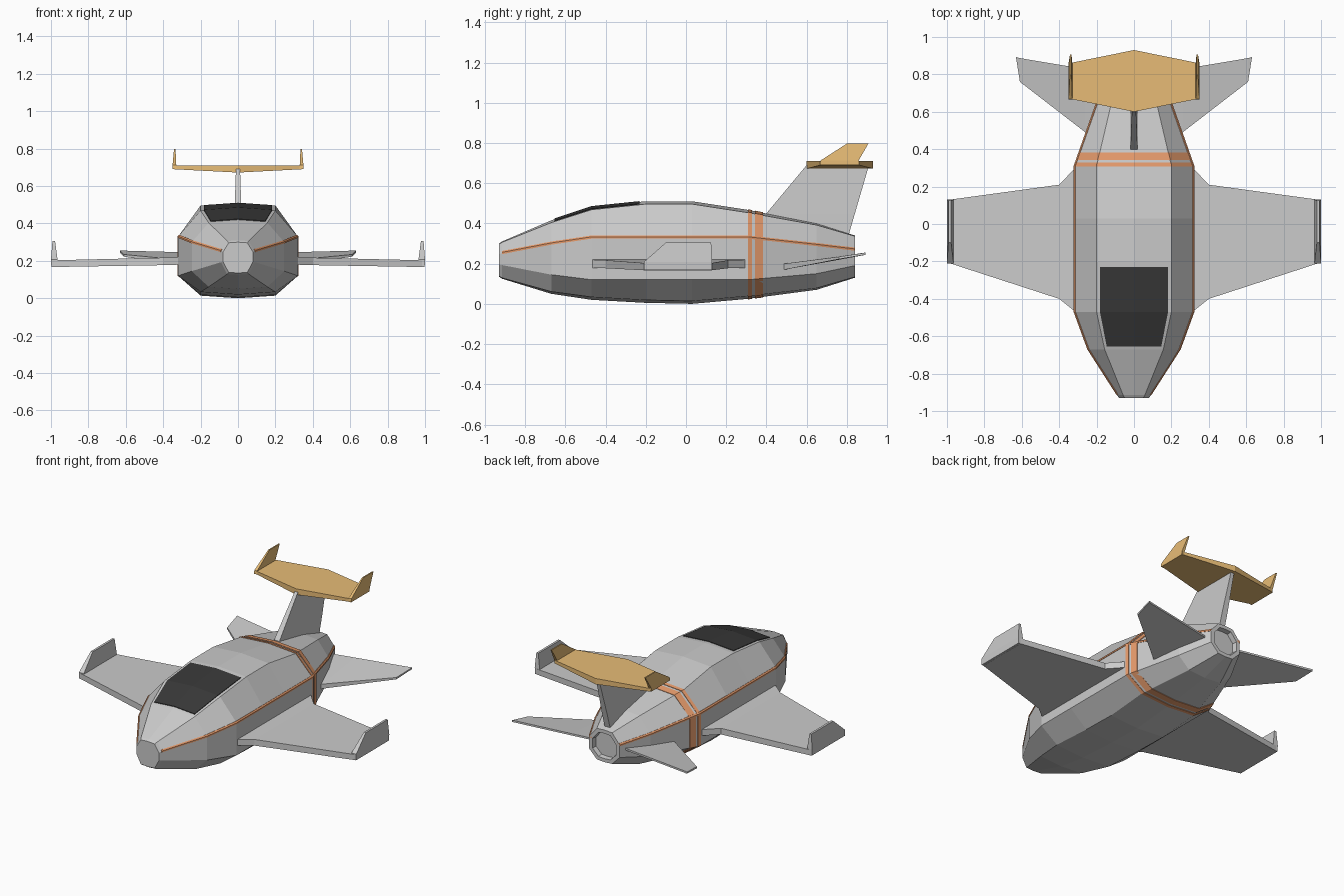
import bpy, bmesh

if "Cube" in bpy.data.objects:
    bpy.data.objects.remove(bpy.data.objects["Cube"])

def paint(name, rgb):
    m = bpy.data.materials.new(name)
    m.diffuse_color = (*rgb, 1)
    m.use_nodes = True
    m.node_tree.nodes["Principled BSDF"].inputs["Base Color"].default_value = m.diffuse_color
    return m

ORANGE = paint("orange", (0.8, 0.33, 0.15))
GOLD = paint("gold", (0.8, 0.5, 0.18))
DARK = paint("dark", (0.04, 0.04, 0.04))

def loft(name, rings, mat=None, mirror=False):
    """Closed solid skinned through a list of equal-length point rings."""
    bm = bmesh.new()
    vs = [[bm.verts.new(p) for p in r] for r in rings]
    n = len(rings[0])
    for a, b in zip(vs, vs[1:]):
        for i in range(n):
            j = (i + 1) % n
            bm.faces.new((a[i], a[j], b[j], b[i]))
    bm.faces.new(vs[0])
    bm.faces.new(vs[-1])
    bmesh.ops.recalc_face_normals(bm, faces=bm.faces)
    me = bpy.data.meshes.new(name)
    bm.to_mesh(me)
    bm.free()
    ob = bpy.data.objects.new(name, me)
    bpy.context.collection.objects.link(ob)
    if mat:
        me.materials.append(mat)
    if mirror:
        ob.modifiers.new("mirror", 'MIRROR')
    return ob

# Hull stations: y, top half width, side half width, z bottom, low side, high side, top
STATIONS = [
    (-0.93, .050, .080, .135, .195, .247, .300),
    (-0.915, .058, .090, .125, .193, .253, .310),
    (-0.67, .157, .247, .050, .145, .300, .415),
    (-0.47, .200, .320, .020, .120, .330, .482),
    (-0.20, .200, .320, .005, .120, .330, .510),
    (0.03, .200, .320, .000, .120, .330, .510),
    (0.31, .200, .320, .025, .120, .330, .467),
    (0.65, .120, .200, .070, .150, .293, .400),
    (0.84, .055, .110, .130, .190, .270, .340)]

def station(y):
    for a, b in zip(STATIONS, STATIONS[1:]):
        if a[0] <= y <= b[0]:
            t = (y - a[0]) / (b[0] - a[0])
            return [p + (q - p) * t for p, q in zip(a, b)]

def section(y, grow=0.0):
    y, wt, ws, zb, zl, zh, zt = station(y)
    wt, ws, zb, zt = wt + grow * .6, ws + grow, zb - grow, zt + grow
    c = wt * .07
    half = [(wt, zt - c), (ws, zh), (ws, zl), (wt, zb + c)]
    pts = [(0, zt)] + half + [(0, zb)] + [(-x, z) for x, z in reversed(half)]
    return [(x, y, z) for x, z in pts]

# Fuselage with a recessed exhaust
def shrink(ring, s, y):
    return [(x * s, y, .235 + (z - .235) * s) for x, _, z in ring]

tail = section(.84)
loft("fuselage", [section(s[0]) for s in STATIONS]
     + [shrink(tail, .78, .84), shrink(tail, .74, .81)])

# Painted bands and side stripes
for i, (a, b) in enumerate([(.308, .328), (.343, .383)]):
    loft(f"hull_band_{i + 1}", [section(a, .003), section(b, .003)], ORANGE)
stripe = []
for y, wt, ws, zb, zl, zh, zt in STATIONS[1:]:
    stripe.append([(ws - .02, y, zh - .006), (ws + .003, y, zh - .006),
                   (ws + .003, y, zh + .003), (ws - .004, y, zh + .01),
                   (ws - .02, y, zh + .005)])
loft("side_stripe", stripe, ORANGE, True)

# Cockpit window laid over the upper hull
window = []
for y in (-.655, -.47, -.23):
    _, wt, *_, zt = station(y)
    w, top = wt * .91, zt + .004
    e = top - w * .07
    window.append([(-w, y, e), (0, y, top), (w, y, e),
                   (w, y, e - .02), (0, y, top - .02), (-w, y, e - .02)])
loft("cockpit_window", window, DARK)

# Main wings, winglets and lower tailplanes
def chord(x, yf, yb, zf, zb, tf, tb):
    return [(x, yf, zf - tf), (x, yb, zb - tb), (x, yb, zb + tb), (x, yf, zf + tf)]

loft("wing", [chord(.30, -.48, .315, .2, .2, .02, .02),
              chord(.40, -.40, .21, .197, .197, .02, .02),
              chord(.985, -.21, .13, .185, .185, .018, .018)], mirror=True)

def plate(z, x0, x1, yf, yb):
    return [(x0, yf, z), (x1, yf, z), (x1, yb, z), (x0, yb, z)]

loft("winglet", [plate(.168, .968, .998, -.21, .13), plate(.208, .965, 1.0, -.21, .13),
                 plate(.305, .978, .992, -.10, .125)], mirror=True)

def slope(y):
    return .185 + (y - .49) * .16

loft("tailplane", [chord(x, f, b, slope(f), slope(b), t, .006)
                   for x, f, b, t in ((.10, .37, .80, .018), (.26, .49, .828, .015),
                                      (.61, .76, .887, .006), (.63, .885, .892, .005))],
     mirror=True)

# Tail fin
loft("tail_fin", [plate(.33, -.02, .02, .30, .805), plate(.45, -.019, .019, .40, .84),
                  plate(.69, -.011, .011, .60, .91)])

# Gold top plane with upright end plates
loft("top_plane", [chord(-.345, .67, .86, .7, .7, .01, .01),
                   [(0, .60, .672), (0, .93, .672), (0, .93, .71), (0, .60, .71)],
                   chord(.345, .67, .86, .7, .7, .01, .01)], GOLD)
loft("end_plate", [plate(.69, .33, .35, .665, .855), plate(.712, .33, .35, .668, .858),
                   plate(.797, .334, .342, .80, .907)], GOLD, True)
